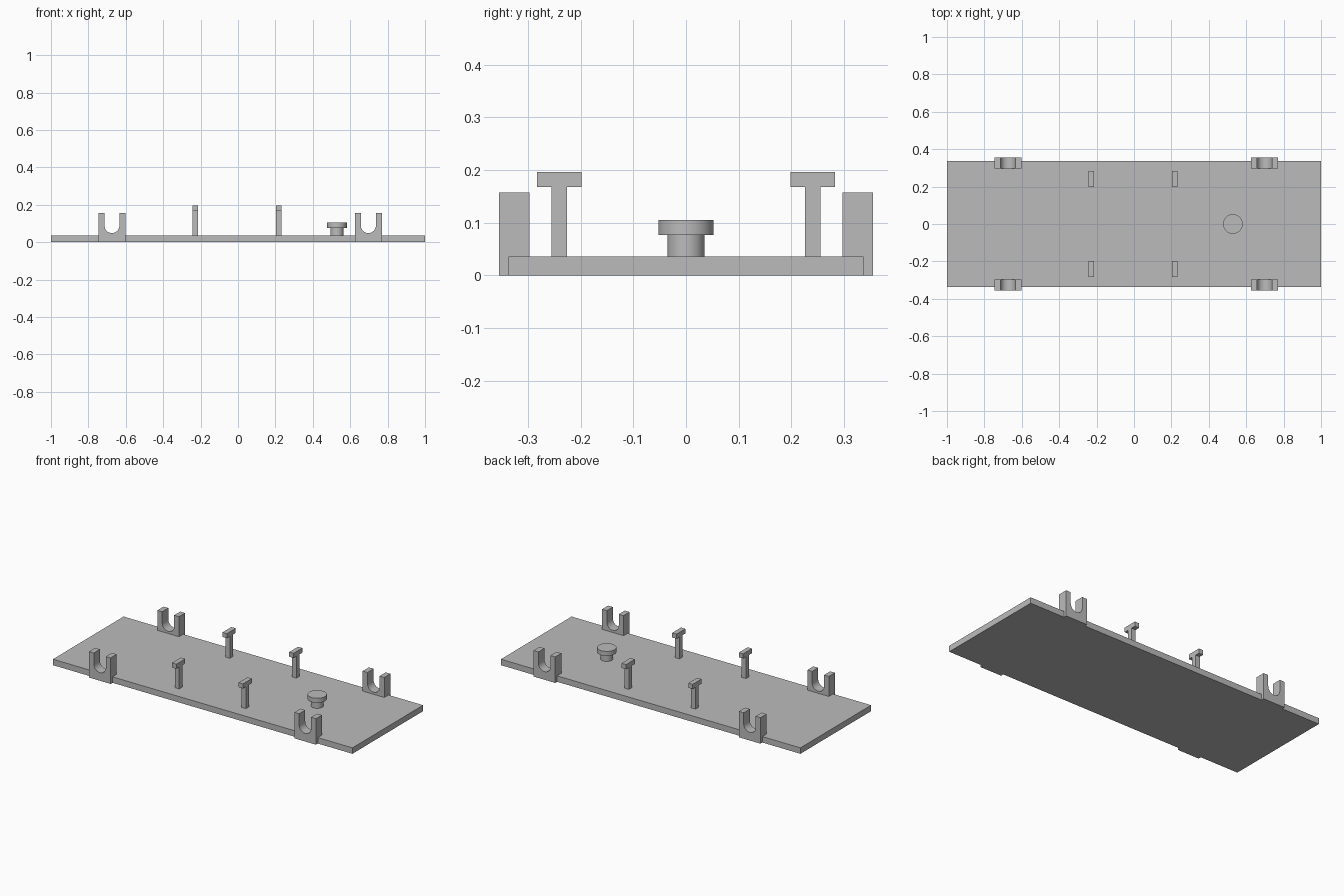
import bpy
from math import cos, sin, pi, radians

default = bpy.data.objects.get("Cube")
if default:
    bpy.data.objects.remove(default, do_unlink=True)

grey = bpy.data.materials.new("plain grey")
grey.use_nodes = True
COLOUR = (0.5, 0.5, 0.5, 1)
grey.diffuse_color = COLOUR
grey.node_tree.nodes["Principled BSDF"].inputs["Base Color"].default_value = COLOUR


def prism(name, outline, axis, start, end):
    """Extrude a closed outline along 'x' (outline is y, z) or 'y' (outline is x, z)."""
    def place(p, d):
        return (d, p[0], p[1]) if axis == "x" else (p[0], d, p[1])
    n = len(outline)
    verts = [place(p, d) for d in (start, end) for p in outline]
    faces = [list(range(n))[::-1], list(range(n, 2 * n))]
    faces += [(i, (i + 1) % n, (i + 1) % n + n, i + n) for i in range(n)]
    mesh = bpy.data.meshes.new(name)
    mesh.from_pydata(verts, [], faces)
    obj = bpy.data.objects.new(name, mesh)
    bpy.context.collection.objects.link(obj)
    return finish(obj)


def finish(obj):
    """Apply the colour, outward normals and smooth curved walls."""
    obj.data.materials.append(grey)
    bpy.ops.object.select_all(action="DESELECT")
    obj.select_set(True)
    bpy.context.view_layer.objects.active = obj
    bpy.ops.object.mode_set(mode="EDIT")
    bpy.ops.mesh.select_all(action="SELECT")
    bpy.ops.mesh.normals_make_consistent(inside=False)
    bpy.ops.object.mode_set(mode="OBJECT")
    bpy.ops.object.shade_smooth_by_angle(angle=radians(30))
    return obj


def disc(name, x, radius, bottom, top):
    bpy.ops.mesh.primitive_cylinder_add(vertices=48, radius=radius, depth=top - bottom,
                                        location=(x, 0, (bottom + top) / 2))
    obj = bpy.context.object
    obj.name = name
    return finish(obj)


# Flat base plate
PLATE_TOP = 0.036
prism("base_plate", [(-1, 0), (1, 0), (1, PLATE_TOP), (-1, PLATE_TOP)], "y", -0.337, 0.337)

for side, sign in (("left", 1), ("right", -1)):
    edge = "back" if sign > 0 else "front"

    # U-shaped cradles straddling the long edges
    for end, x in (("right", -0.674), ("left", 0.697)):
        half, slot, height, centre = 0.072, 0.04, 0.157, 0.089
        arc = [(x + slot * cos(a), centre + slot * sin(a))
               for a in (-pi * i / 20 for i in range(21))]
        outline = [(x - half, 0), (x + half, 0), (x + half, height),
                   (x + slot, height)] + arc + [(x - slot, height), (x - half, height)]
        prism(f"{edge}_{end}_cradle", outline, "y", sign * 0.297, sign * 0.355)

    # T-shaped posts
    for end, x in (("right", -0.228), ("left", 0.217)):
        mid, stem, cap, under, top = 0.241, 0.0145, 0.042, 0.168, 0.196
        half_t = [(stem, PLATE_TOP), (stem, under), (cap, under), (cap, top)]
        outline = half_t + [(-y, z) for y, z in reversed(half_t)]
        prism(f"{edge}_{end}_post", [(sign * mid + y, z) for y, z in outline],
              "x", x - 0.0145, x + 0.0145)

# Round knob
disc("knob_stem", 0.529, 0.035, PLATE_TOP, 0.077)
disc("knob_cap", 0.529, 0.0525, 0.077, 0.105)
